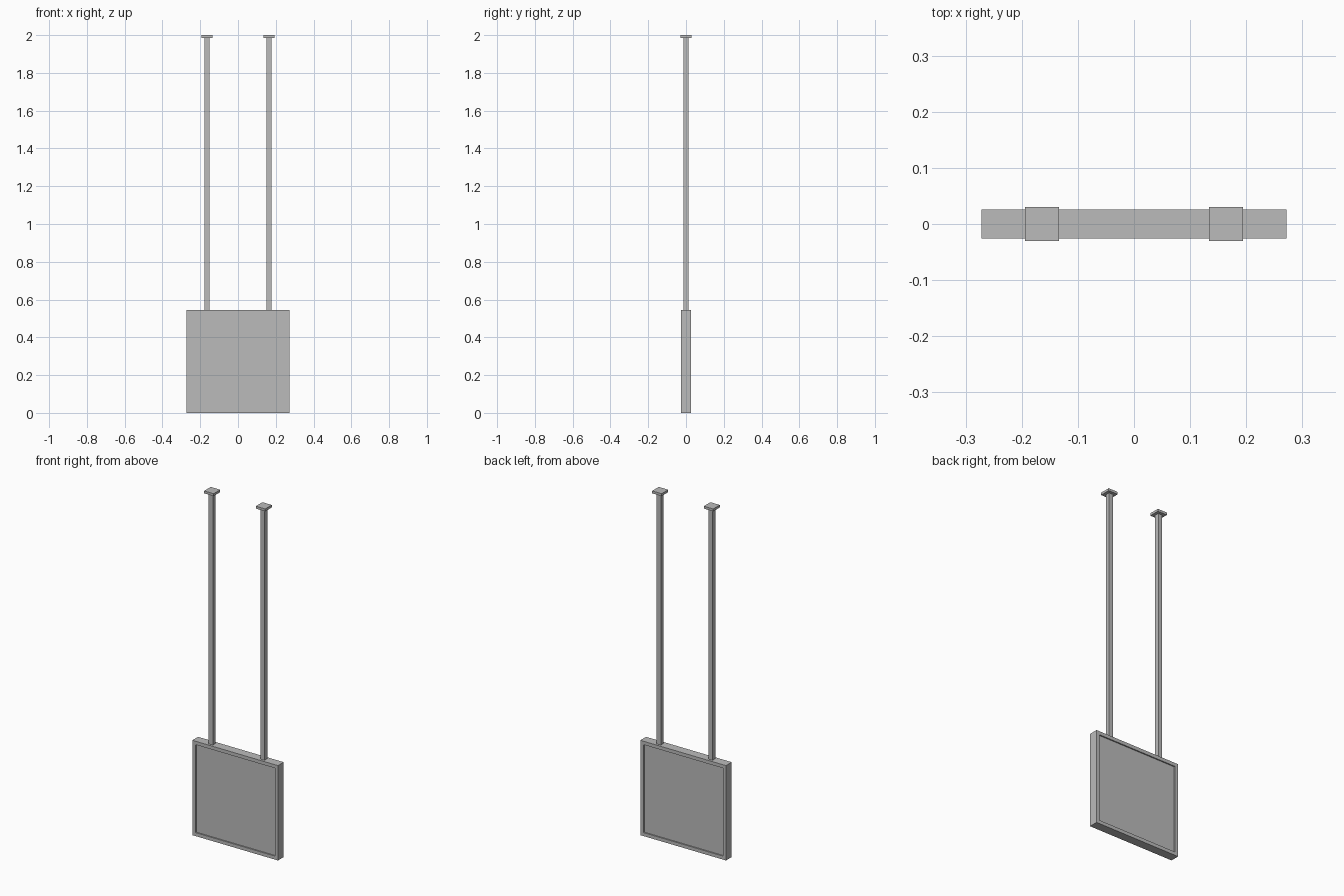
import bpy

# Remove the default cube
cube = bpy.data.objects.get("Cube")
if cube:
    bpy.data.objects.remove(cube, do_unlink=True)

# Single grey finish
GREY = (0.5, 0.5, 0.5, 1.0)
grey = bpy.data.materials.new("grey_metal")
grey.use_nodes = True
grey.diffuse_color = GREY
grey.node_tree.nodes["Principled BSDF"].inputs["Base Color"].default_value = GREY


def box(name, x, z0, z1, width, depth):
    """Box centred on y = 0, spanning z0 to z1."""
    bpy.ops.mesh.primitive_cube_add(size=1, location=(x, 0, (z0 + z1) / 2))
    ob = bpy.context.object
    ob.name = name
    ob.scale = (width, depth, z1 - z0)
    bpy.ops.object.transform_apply(location=False, rotation=False, scale=True)
    ob.data.materials.append(grey)
    return ob


WIDTH, HEIGHT, DEPTH, BAR = 0.544, 0.545, 0.052, 0.02
POLE_X, POLE, CAP, CAP_T = 0.164, 0.026, 0.06, 0.014

# Sign panel, slightly recessed on both faces
box("sign_panel", 0, BAR, HEIGHT - BAR, WIDTH - 2 * BAR, DEPTH - 0.014)

# Frame rails run the full width, stiles fit between them
box("bottom_rail", 0, 0, BAR, WIDTH, DEPTH)
box("top_rail", 0, HEIGHT - BAR, HEIGHT, WIDTH, DEPTH)

for side, s in (("left", 1), ("right", -1)):
    box(side + "_stile", s * (WIDTH - BAR) / 2, BAR, HEIGHT - BAR, BAR, DEPTH)
    # Hanging pole with its ceiling plate
    box(side + "_pole", s * POLE_X, HEIGHT, 2 - CAP_T, POLE, POLE)
    box(side + "_ceiling_plate", s * POLE_X, 2 - CAP_T, 2, CAP, CAP)
